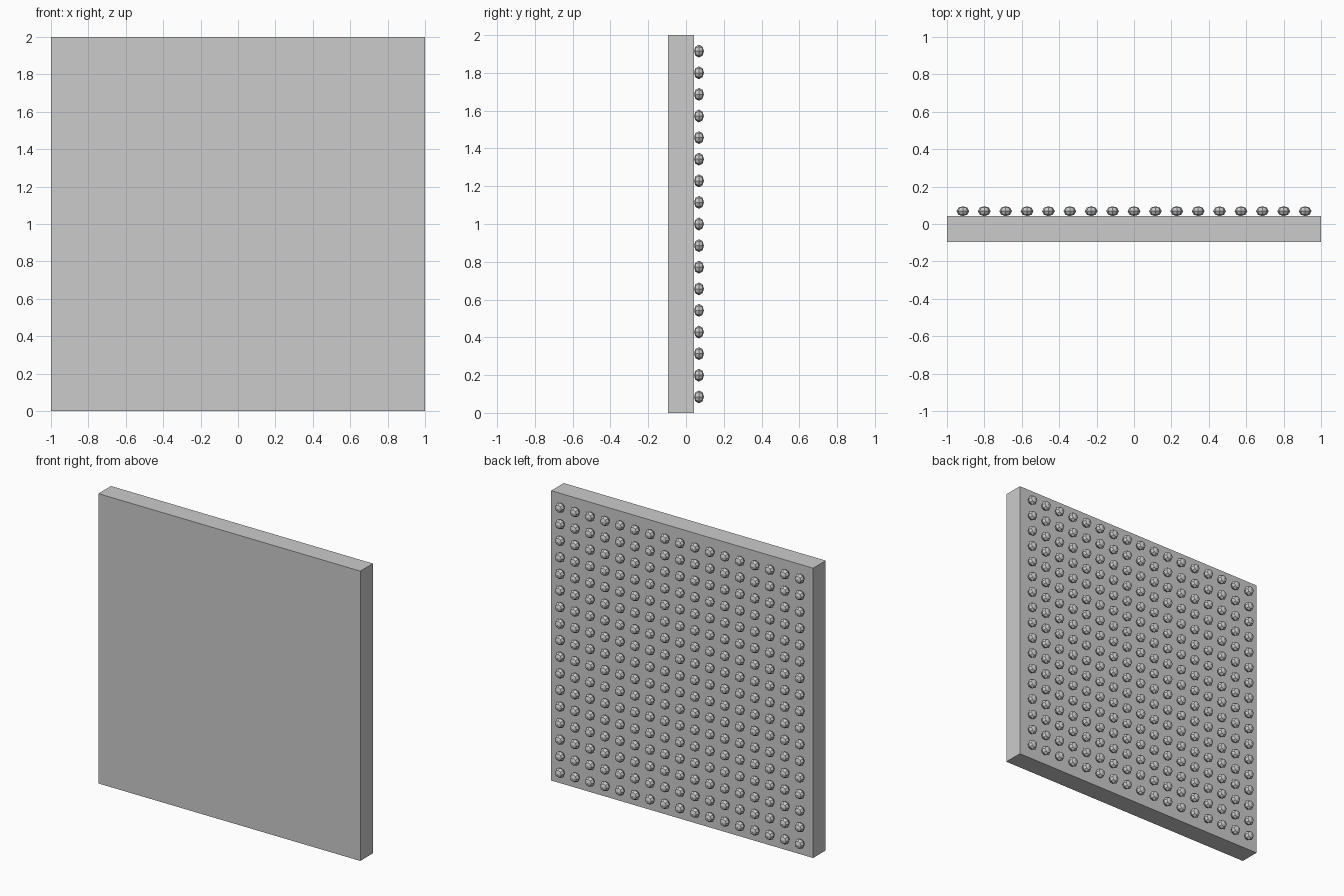
import bpy, bmesh
from math import radians
from mathutils import Matrix

if "Cube" in bpy.data.objects:
    bpy.data.objects.remove(bpy.data.objects["Cube"])

BACK, FACE, TIP = -0.095, 0.042, 0.095   # y of slab front, slab back, stud tips
COUNT, REACH = 17, 0.915                 # studs per row, half span of the grid
RADIUS = 0.034


def finish(bm, name):
    mesh = bpy.data.meshes.new(name)
    bm.to_mesh(mesh)
    bm.free()
    obj = bpy.data.objects.new(name, mesh)
    bpy.context.collection.objects.link(obj)
    return obj


# Square slab
bm = bmesh.new()
bmesh.ops.create_cube(bm, size=1, matrix=Matrix.Translation((0, (BACK + FACE) / 2, 1))
                      @ Matrix.Diagonal((2, FACE - BACK, 2, 1)))
finish(bm, "panel")

# Grid of low-poly, slightly flattened balls on the back face
bm = bmesh.new()
half = (TIP - FACE) / 2
shape = Matrix.Diagonal((RADIUS, half, RADIUS, 1)) @ Matrix.Rotation(radians(90), 4, 'X')
step = 2 * REACH / (COUNT - 1)
for i in range(COUNT):
    for j in range(COUNT):
        place = Matrix.Translation((-REACH + i * step, FACE + half, 1 - REACH + j * step))
        bmesh.ops.create_uvsphere(bm, u_segments=8, v_segments=4, radius=1,
                                  matrix=place @ shape)
bmesh.ops.recalc_face_normals(bm, faces=bm.faces)
finish(bm, "studs")
